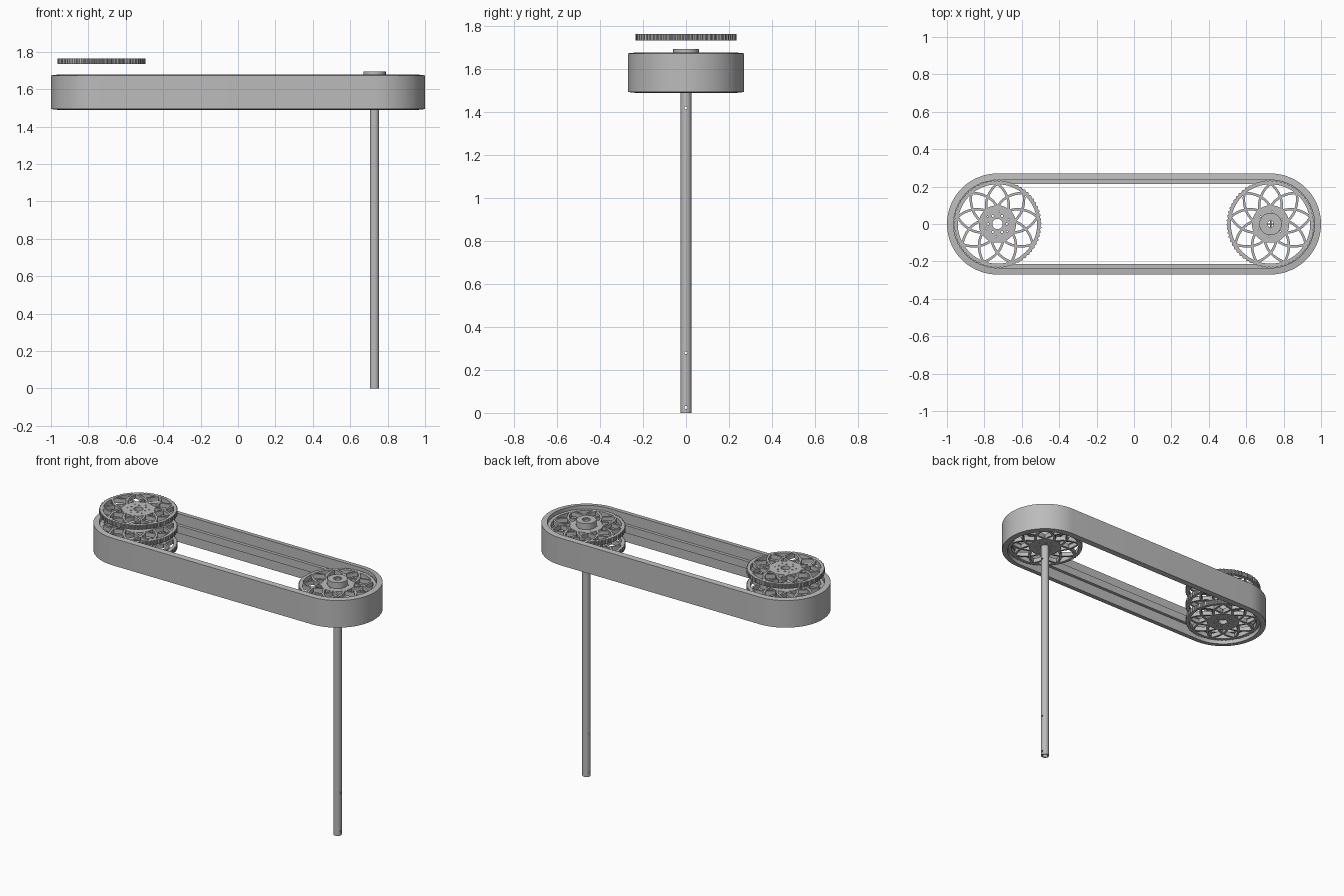
import bpy, bmesh
from math import sin, cos, pi, radians
from mathutils import Vector, Matrix

cube = bpy.data.objects.get("Cube")
if cube:
    bpy.data.objects.remove(cube, do_unlink=True)

GREY = (0.5, 0.5, 0.5, 1)
metal = bpy.data.materials.new("plain grey")
metal.use_nodes = True
metal.diffuse_color = GREY
metal.node_tree.nodes["Principled BSDF"].inputs["Base Color"].default_value = GREY

AXLE_X = 0.73
THICK = 0.03


def select(ob):
    bpy.ops.object.select_all(action='DESELECT')
    ob.select_set(True)
    bpy.context.view_layer.objects.active = ob


def make(name, bm, smooth=True):
    bmesh.ops.recalc_face_normals(bm, faces=bm.faces)
    me = bpy.data.meshes.new(name)
    bm.to_mesh(me)
    bm.free()
    me.materials.append(metal)
    ob = bpy.data.objects.new(name, me)
    bpy.context.collection.objects.link(ob)
    if smooth:
        select(ob)
        bpy.ops.object.shade_smooth_by_angle(angle=radians(30))
    return ob


def sweep(bm, profile, half=0, cx=0, steps=48, tooth=0):
    """Carry a closed (radius, z) profile round a circle or a long loop."""
    stations = [(2 * pi * i / steps, 0) for i in range(steps)]
    if half:
        n = steps // 2
        stations = [(pi * i / n + pi * (side - 0.5), half * (1 - 2 * side))
                    for side in (0, 1) for i in range(n + 1)]
    outer = max(r for r, z in profile)
    rings = []
    for i, (a, off) in enumerate(stations):
        ring = []
        for r, z in profile:
            if r == outer and i % 4 > 1:
                r -= tooth
            ring.append(bm.verts.new((cx + off + r * cos(a), r * sin(a), z)))
        rings.append(ring)
    k = len(profile)
    for i, ring in enumerate(rings):
        nxt = rings[(i + 1) % len(rings)]
        for j in range(k):
            bm.faces.new((ring[j], nxt[j], nxt[(j + 1) % k], ring[(j + 1) % k]))


def box_profile(r0, r1, z0, z1):
    return [(r0, z0), (r1, z0), (r1, z1), (r0, z1)]


def ring_part(name, r0, r1, z0, z1, cx, **kw):
    bm = bmesh.new()
    sweep(bm, box_profile(r0, r1, z0, z1), cx=cx, **kw)
    return make(name, bm)


def hub_plate(name, cx, z):
    """Flat disc with a bore and two rings of bolt holes."""
    cu = bpy.data.curves.new(name, 'CURVE')
    cu.dimensions = '2D'
    cu.fill_mode = 'BOTH'
    cu.extrude = THICK / 2
    circles = [(0, 0, 0.1, 48), (0, 0, 0.028, 24)]
    for i in range(6):
        a = 2 * pi * i / 6
        circles.append((0.05 * cos(a), 0.05 * sin(a), 0.006, 10))
        circles.append((0.066 * cos(a + 0.4), 0.066 * sin(a + 0.4), 0.004, 8))
    for x, y, r, n in circles:
        sp = cu.splines.new('POLY')
        sp.points.add(n - 1)
        sp.use_cyclic_u = True
        for k, p in enumerate(sp.points):
            a = 2 * pi * k / n
            p.co = (x + r * cos(a), y + r * sin(a), 0, 1)
    cu.materials.append(metal)
    ob = bpy.data.objects.new(name, cu)
    ob.location = (cx, 0, z)
    bpy.context.collection.objects.link(ob)
    select(ob)
    bpy.ops.object.convert(target='MESH')


def spokes(name, cx, z, count=9, steps=8, width=0.013):
    """Two opposed sets of curved bars that cross into a star lattice."""
    bm = bmesh.new()
    for i in range(count):
        for turn in (-1, 1):
            pts = []
            for s in range(steps + 1):
                t = s / steps
                r = 0.09 + 0.127 * t
                a = 2 * pi / count * (i + turn * t) + pi / 2
                pts.append(Vector((cx + r * cos(a), r * sin(a), z)))
            rows = []
            for s, p in enumerate(pts):
                d = (pts[min(s + 1, steps)] - pts[max(s - 1, 0)]).normalized()
                side = Vector((-d.y, d.x, 0)) * width / 2
                up = Vector((0, 0, THICK / 2 - 0.001))
                rows.append([bm.verts.new(p + v) for v in
                             (side + up, up - side, -side - up, side - up)])
            for a, b in zip(rows, rows[1:]):
                for j in range(4):
                    bm.faces.new((a[j], b[j], b[(j + 1) % 4], a[(j + 1) % 4]))
            bm.faces.new(rows[0])
            bm.faces.new(rows[-1])
    make(name, bm)


def wheel(name, cx, z):
    ring_part(name + "_rim", 0.212, 0.235, z - THICK / 2, z + THICK / 2, cx,
              steps=256, tooth=0.005)
    spokes(name + "_spokes", cx, z)
    hub_plate(name + "_hub", cx, z)


# Belt with an inner guide rib
bm = bmesh.new()
sweep(bm, [(0.27, 1.494), (0.27, 1.674), (0.235, 1.678), (0.235, 1.61),
           (0.215, 1.61), (0.215, 1.56), (0.235, 1.56), (0.235, 1.49)],
      half=AXLE_X, steps=64)
make("belt", bm)

# Wheel pairs inside the belt, and the loose wheel above
for side, x in (("left", AXLE_X), ("right", -AXLE_X)):
    wheel(side + "_upper_wheel", x, 1.64)
    wheel(side + "_lower_wheel", x, 1.53)
wheel("loose_wheel", -AXLE_X, 1.75)

# Collar on the driven wheel
ring_part("shaft_collar", 0.025, 0.06, 1.65, 1.695, AXLE_X)

# Hollow shaft with cross-drilled pin holes
shaft = ring_part("shaft", 0.017, 0.025, 0, 1.69, AXLE_X, steps=32)
bm = bmesh.new()
for z in (0.025, 0.28, 1.42):
    bmesh.ops.create_cone(bm, cap_ends=True, segments=12, radius1=0.007,
                          radius2=0.007, depth=0.1,
                          matrix=Matrix.Translation((AXLE_X, 0, z))
                          @ Matrix.Rotation(pi / 2, 4, 'Y'))
drill = make("pin_hole_cutter", bm, smooth=False)
drill.hide_render = True
cut = shaft.modifiers.new("pin_holes", 'BOOLEAN')
cut.operation = 'DIFFERENCE'
cut.solver = 'EXACT'
cut.object = drill
select(shaft)
bpy.ops.object.modifier_apply(modifier=cut.name)
bpy.data.objects.remove(drill, do_unlink=True)

# Crossed pins through the top of the shaft
for k, angle in enumerate((0, pi / 2)):
    bm = bmesh.new()
    bmesh.ops.create_cone(bm, cap_ends=True, segments=10, radius1=0.004,
                          radius2=0.004, depth=0.045,
                          matrix=Matrix.Translation((AXLE_X, 0, 1.67))
                          @ Matrix.Rotation(angle, 4, 'Z')
                          @ Matrix.Rotation(pi / 2, 4, 'Y'))
    make("shaft_pin_%d" % (k + 1), bm)
